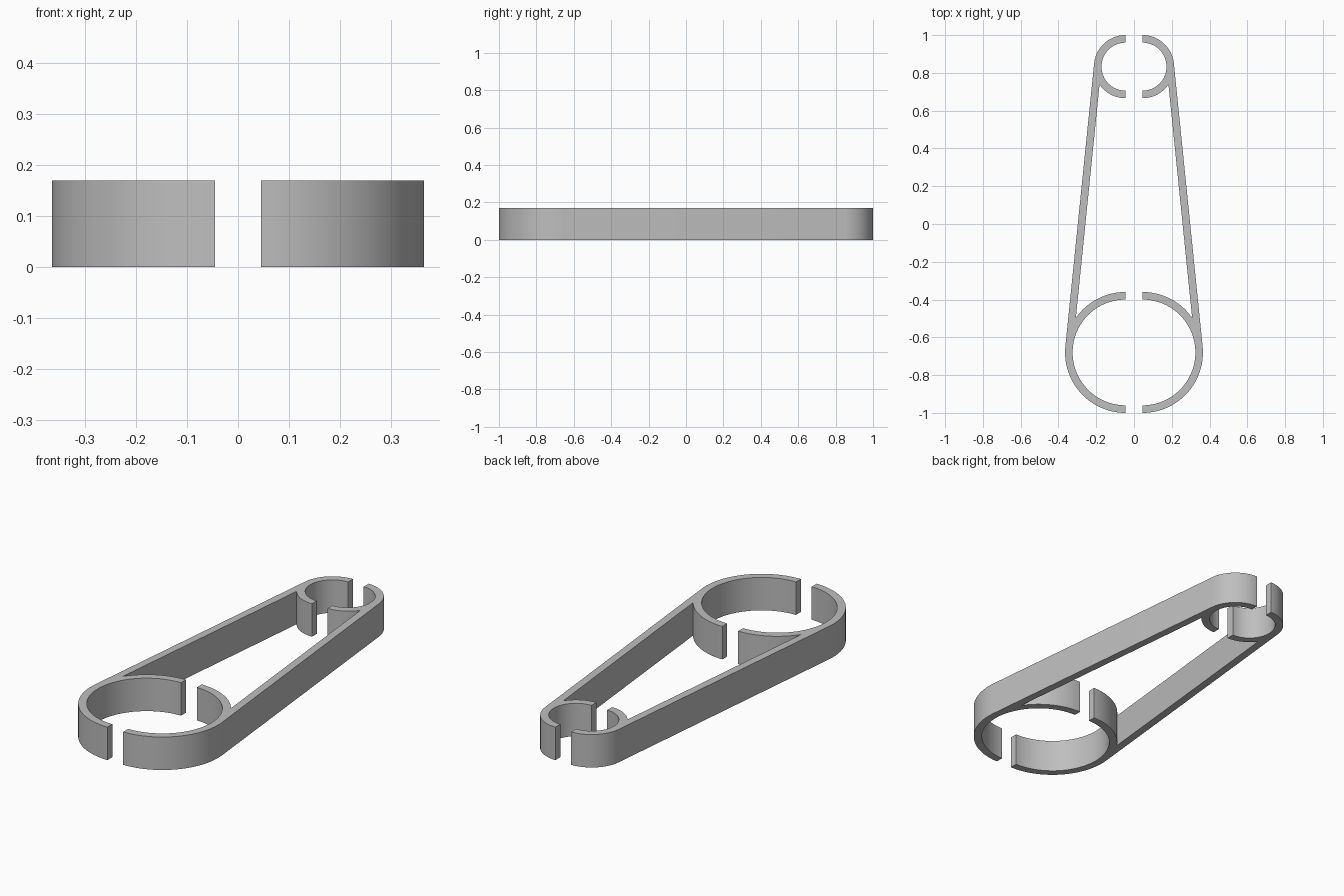
import bpy
import bmesh
from math import sin, cos, asin, acos, pi

cube = bpy.data.objects.get("Cube")
if cube:
    bpy.data.objects.remove(cube, do_unlink=True)

GAP, HEIGHT, WALL = 0.045, 0.17, 0.04
BIG_R, SMALL_R = 0.32, 0.167
BIG_Y, SMALL_Y = BIG_R - 1, 1 - SMALL_R

# Plain grey material
grey = bpy.data.materials.new("plain_grey")
grey.use_nodes = True
colour = (0.52, 0.52, 0.52, 1)
grey.diffuse_color = colour
grey.node_tree.nodes["Principled BSDF"].inputs["Base Color"].default_value = colour


def arc(cy, r, start, end, steps):
    angles = [start + (end - start) * i / steps for i in range(steps + 1)]
    return [(GAP + r * cos(a), cy + r * sin(a)) for a in angles]


# Bar is tangent to both rings; forks are where its inner face meets them
tilt = asin((BIG_R - SMALL_R) / (SMALL_Y - BIG_Y))
big_fork = tilt + acos((BIG_R - WALL) / BIG_R)
small_fork = tilt - acos((SMALL_R - WALL) / SMALL_R)
q = pi / 2

# Outline of one half: outer edge, small ring, inner bar face, big ring
outline = (arc(BIG_Y, BIG_R, -q, tilt, 32)
           + arc(SMALL_Y, SMALL_R, tilt, q, 28)
           + arc(SMALL_Y, SMALL_R - WALL, q, -q, 48)
           + arc(SMALL_Y, SMALL_R, -q, small_fork, 16)
           + arc(BIG_Y, BIG_R, big_fork, q, 20)
           + arc(BIG_Y, BIG_R - WALL, q, -q, 56))


def build_half(name, side):
    bm = bmesh.new()
    face = bm.faces.new([bm.verts.new((side * x, y, 0)) for x, y in outline])
    result = bmesh.ops.extrude_face_region(bm, geom=[face])
    top = [v for v in result["geom"] if isinstance(v, bmesh.types.BMVert)]
    bmesh.ops.translate(bm, verts=top, vec=(0, 0, HEIGHT))
    bmesh.ops.recalc_face_normals(bm, faces=bm.faces)
    mesh = bpy.data.meshes.new(name)
    bm.to_mesh(mesh)
    bm.free()
    mesh.materials.append(grey)
    half = bpy.data.objects.new(name, mesh)
    bpy.context.collection.objects.link(half)
    bpy.ops.object.select_all(action="DESELECT")
    half.select_set(True)
    bpy.context.view_layer.objects.active = half
    bpy.ops.object.shade_smooth_by_angle(angle=pi / 6)


# Mirrored halves
for name, side in (("left_clamp_half", 1), ("right_clamp_half", -1)):
    build_half(name, side)
